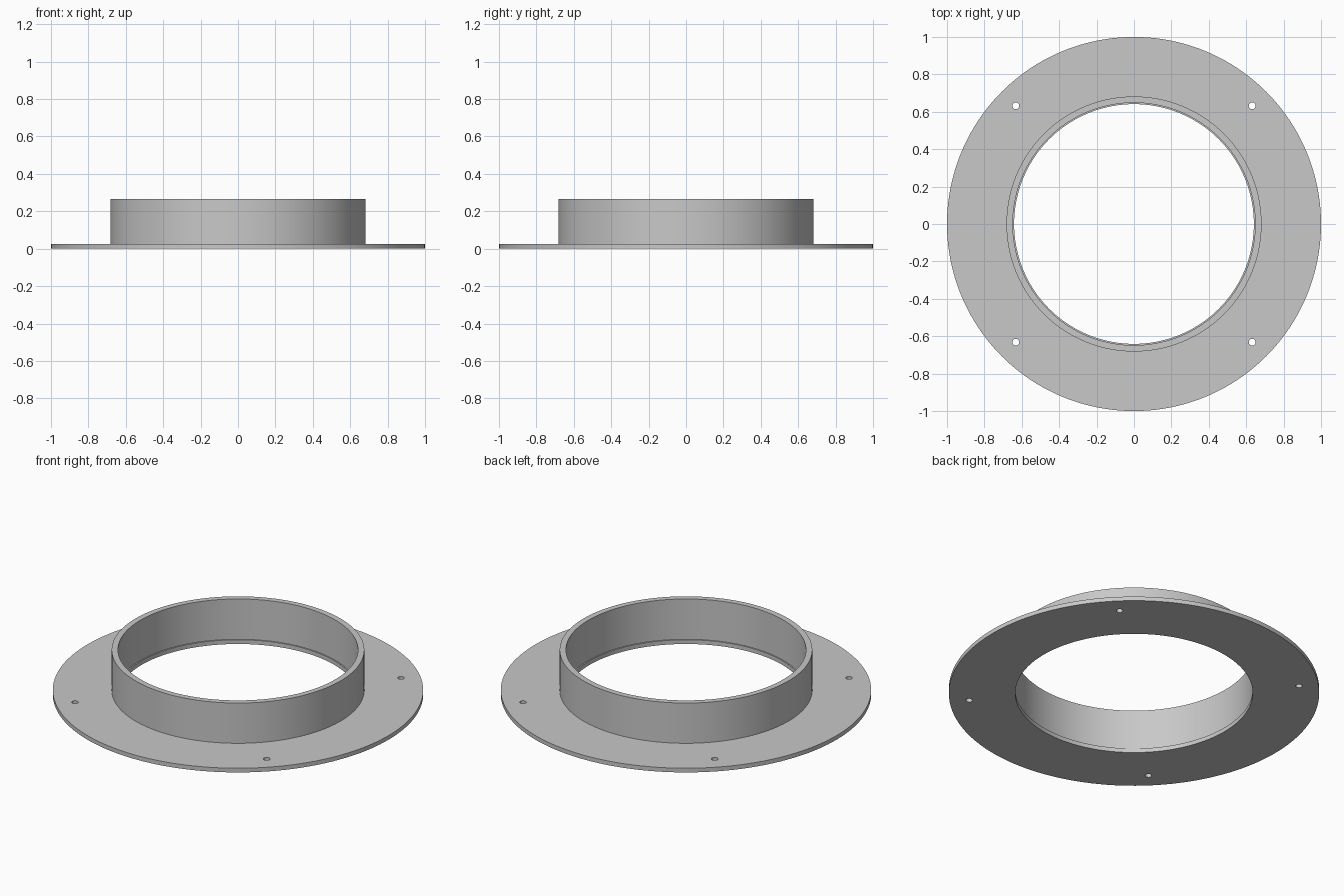
import bpy
import bmesh
from math import pi, radians
from mathutils import Matrix, Vector

SEGMENTS = 160
FLANGE_R, FLANGE_T = 1.0, 0.025
COLLAR_R, COLLAR_H = 0.682, 0.265
BORE_R, LIP_R = 0.648, 0.641
HOLE_R, HOLE_POS = 0.018, 0.632

if "Cube" in bpy.data.objects:
    bpy.data.objects.remove(bpy.data.objects["Cube"], do_unlink=True)

# Single grey material
grey = bpy.data.materials.new("plain_grey")
grey.use_nodes = True
color = (0.58, 0.58, 0.58, 1.0)
grey.diffuse_color = color
shader = next(n for n in grey.node_tree.nodes if n.type == "BSDF_PRINCIPLED")
shader.inputs["Base Color"].default_value = color


def make_object(name, bm):
    mesh = bpy.data.meshes.new(name)
    bmesh.ops.recalc_face_normals(bm, faces=bm.faces[:])
    bm.to_mesh(mesh)
    bm.free()
    mesh.materials.append(grey)
    obj = bpy.data.objects.new(name, mesh)
    bpy.context.collection.objects.link(obj)
    return obj


# Flange, collar and inner lip turned from one closed profile
profile = [
    (LIP_R, 0), (FLANGE_R, 0), (FLANGE_R, FLANGE_T), (COLLAR_R, FLANGE_T),
    (COLLAR_R, COLLAR_H), (BORE_R, COLLAR_H), (BORE_R, FLANGE_T), (LIP_R, FLANGE_T),
]
bm = bmesh.new()
verts = [bm.verts.new((r, 0, z)) for r, z in profile]
edges = [bm.edges.new((v, verts[i - 1])) for i, v in enumerate(verts)]
bmesh.ops.spin(bm, geom=verts + edges, cent=(0, 0, 0), axis=(0, 0, 1),
               angle=2 * pi, steps=SEGMENTS)
bmesh.ops.remove_doubles(bm, verts=bm.verts[:], dist=0.0005)
body = make_object("flanged_collar", bm)

# Four screw-hole cutters
bm = bmesh.new()
for sx in (-1, 1):
    for sy in (-1, 1):
        spot = Vector((sx * HOLE_POS, sy * HOLE_POS, FLANGE_T / 2))
        bmesh.ops.create_cone(bm, cap_ends=True, segments=24, radius1=HOLE_R,
                              radius2=HOLE_R, depth=FLANGE_T * 3,
                              matrix=Matrix.Translation(spot))
cutter = make_object("screw_hole_cutter", bm)
cutter.hide_render = True

# Drill the holes
drill = body.modifiers.new("screw_holes", "BOOLEAN")
drill.operation = "DIFFERENCE"
drill.solver = "EXACT"
drill.object = cutter
bpy.ops.object.select_all(action="DESELECT")
body.select_set(True)
bpy.context.view_layer.objects.active = body
bpy.ops.object.modifier_apply(modifier=drill.name)
bpy.data.objects.remove(cutter, do_unlink=True)

# Smooth walls with crisp rims
bpy.ops.object.shade_smooth_by_angle(angle=radians(30))
